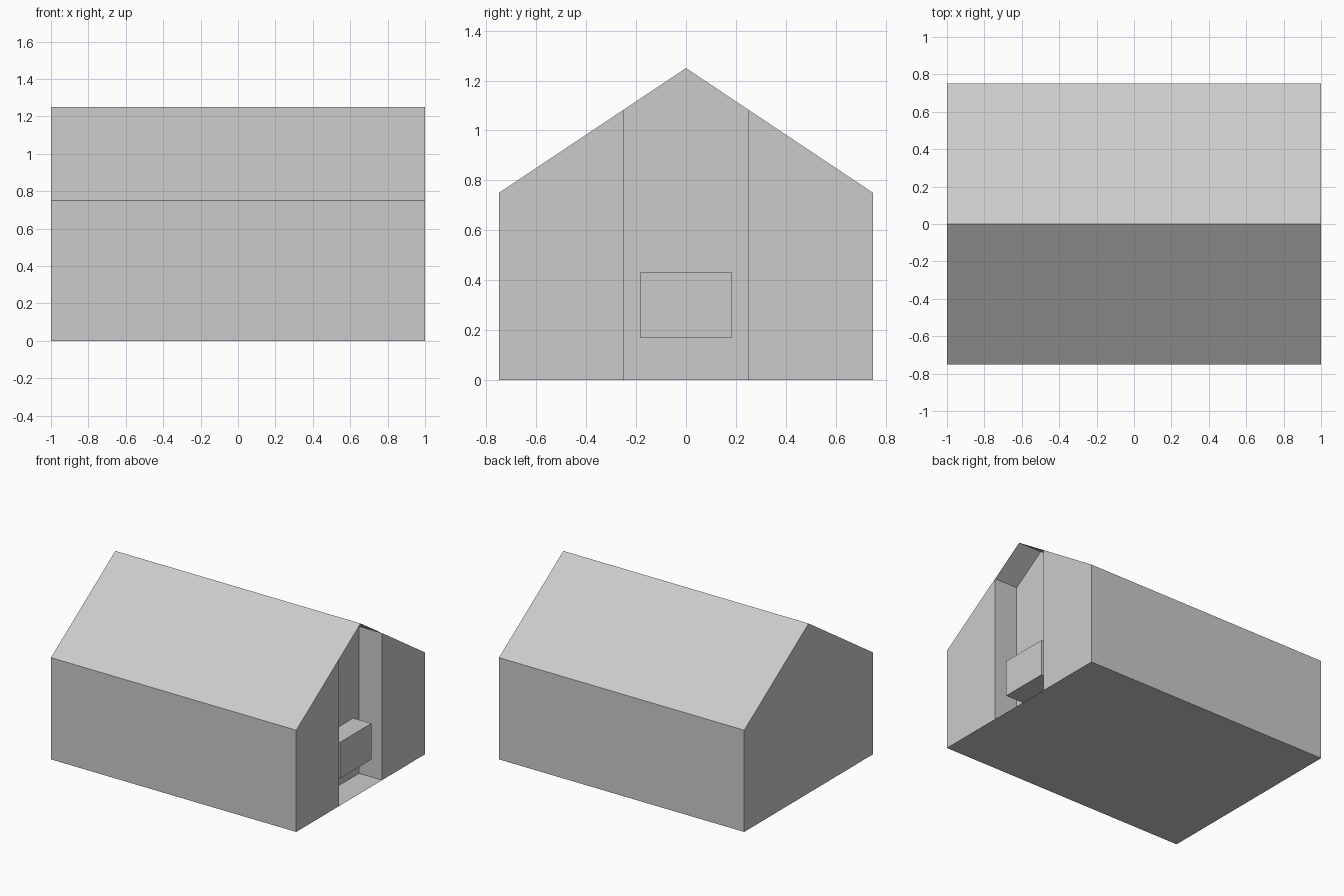
import bpy, bmesh

if "Cube" in bpy.data.objects:
    bpy.data.objects.remove(bpy.data.objects["Cube"])

L, W, EAVE, RIDGE = 1.0, 0.75, 0.75, 1.25   # half length, half width, heights
D, XR = 0.25, 0.8125                        # recess half width, back wall x


def roof_z(y):
    return RIDGE - (RIDGE - EAVE) * abs(y) / W


def shell(name, faces):
    bm = bmesh.new()
    for f in faces:
        bm.faces.new([bm.verts.new(p) for p in f])
    bmesh.ops.remove_doubles(bm, verts=bm.verts[:], dist=1e-5)
    mesh = bpy.data.meshes.new(name)
    bm.to_mesh(mesh)
    bm.free()
    ob = bpy.data.objects.new(name, mesh)
    bpy.context.collection.objects.link(ob)
    return ob


def gable(x, ys):
    # vertical wall at x: floor corners, then the roof line back again
    pts = [(x, ys[0], 0), (x, ys[-1], 0)]
    return pts + [(x, y, roof_z(y)) for y in reversed(ys)]


# House body: thin floor, side walls, roof slopes and closed rear gable
faces = [[(-L, -W, 0), (-L, W, 0), (L, W, 0), (L, -W, 0)],
         gable(-L, [W, 0, -W])]
for s in (-1, 1):
    wall = [(-L, s * W, 0), (L, s * W, 0), (L, s * W, EAVE), (-L, s * W, EAVE)]
    slope = [(-L, s * W, EAVE), (L, s * W, EAVE), (L, 0, RIDGE), (-L, 0, RIDGE)]
    faces += [f if s < 0 else f[::-1] for f in (wall, slope)]
shell("house_body", faces)

# Open gable: two end walls, recess sides and recess back wall
faces = [gable(L, [-W, -D]), gable(L, [D, W]), gable(XR, [-D, 0, D])]
for s in (-1, 1):
    z = roof_z(D)
    side = [(XR, s * D, 0), (XR, s * D, z), (L, s * D, z), (L, s * D, 0)]
    faces.append(side if s < 0 else side[::-1])
shell("recessed_gable", faces)

# Box mounted on the recess back wall
x0, x1, hy, z0, z1 = XR, 0.96, 0.183, 0.167, 0.433
bpy.ops.mesh.primitive_cube_add(size=1, location=((x0 + x1) / 2, 0, (z0 + z1) / 2))
box = bpy.context.object
box.name = "wall_box"
box.scale = (x1 - x0, 2 * hy, z1 - z0)
